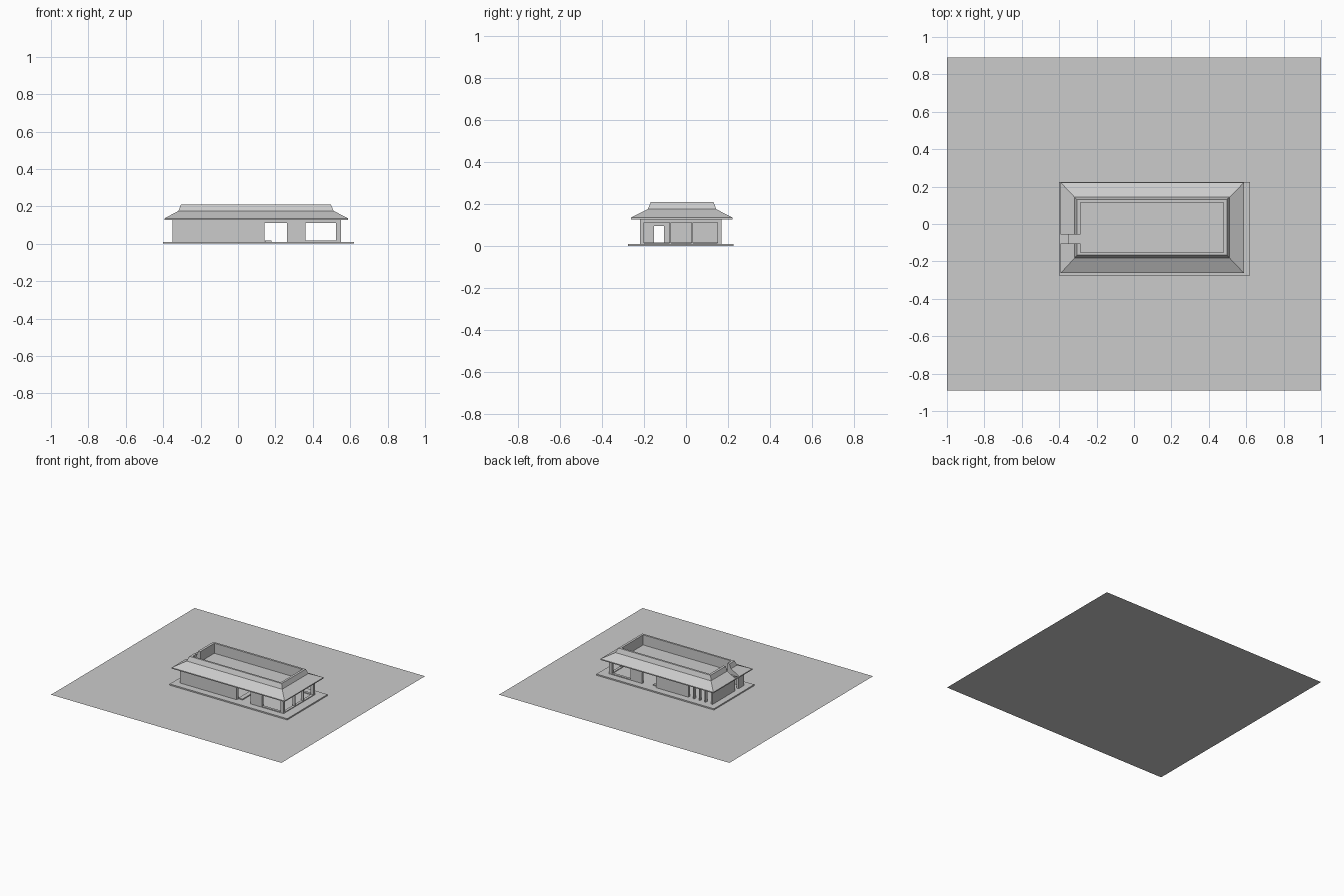
import bpy, bmesh

if "Cube" in bpy.data.objects:
    bpy.data.objects.remove(bpy.data.objects["Cube"])


def mesh_object(name, bm):
    bmesh.ops.recalc_face_normals(bm, faces=bm.faces[:])
    me = bpy.data.meshes.new(name)
    bm.to_mesh(me)
    bm.free()
    ob = bpy.data.objects.new(name, me)
    bpy.context.collection.objects.link(ob)
    return ob


def box(name, x0, x1, y0, y1, z0, z1):
    bm = bmesh.new()
    bmesh.ops.create_cube(bm, size=1)
    for v in bm.verts:
        v.co = ((x0 + x1) / 2 + v.co.x * (x1 - x0),
                (y0 + y1) / 2 + v.co.y * (y1 - y0),
                (z0 + z1) / 2 + v.co.z * (z1 - z0))
    return mesh_object(name, bm)


# Site plane
bm = bmesh.new()
bmesh.ops.create_grid(bm, x_segments=1, y_segments=1, size=1)
for v in bm.verts:
    v.co.y *= 0.89
site = mesh_object("site_plane", bm)

# Paved terrace and entrance step
box("terrace_slab", -0.40, 0.62, -0.275, 0.225, 0.0, 0.01)
box("entrance_step", 0.145, 0.18, -0.20, 0.15, 0.01, 0.018)

X0, X1, Y0, Y1 = -0.35, 0.55, -0.22, 0.17
T, ZB, ZT, ZC = 0.02, 0.01, 0.112, 0.132

# Ceiling / flat roof deck, also forming the lintels
box("roof_deck", X0, X1, Y0, Y1, ZT, ZC)

# Front and back wall pieces as x ranges
front = [(X0, 0.143), (0.262, 0.362), (0.525, X1)]
back = [(X0, -0.335), (-0.29, -0.28), (-0.24, -0.23), (-0.19, -0.18),
        (-0.14, 0.143), (0.262, 0.362), (0.525, X1)]
for i, (a, b) in enumerate(front):
    box(f"front_wall_{i}", a, b, Y0, Y0 + T, ZB, ZT)
for i, (a, b) in enumerate(back):
    box(f"back_wall_{i}", a, b, Y1 - T, Y1, ZB, ZT)

# Window sills
for name, y in (("front_sill", Y0), ("back_sill", Y1 - T)):
    box(name, 0.362, 0.525, y, y + T, ZB, 0.016)

# Left wall with door gap
box("left_wall_long", X0, X0 + T, -0.105, Y1 - T, ZB, ZT)
box("left_wall_short", X0, X0 + T, Y0 + T, -0.152, ZB, ZT)
box("left_door_lintel", X0, X0 + T, -0.152, -0.105, 0.096, ZT)

# Right side posts and sill
for i, y in enumerate((-0.075, 0.03)):
    box(f"right_post_{i}", X1 - T, X1, y - 0.004, y + 0.004, ZB, ZT)
box("right_sill", X1 - T, X1, Y0 + T, Y1 - T, ZB, 0.016)

# Hipped roof skirt with parapet: rectangular loops (x0, x1, y0, y1, z)
loops = [(-0.286, 0.478, -0.152, 0.115, 0.128),
         (-0.392, 0.588, -0.263, 0.222, 0.128),
         (-0.392, 0.588, -0.263, 0.222, 0.136),
         (-0.318, 0.511, -0.182, 0.144, 0.176),
         (-0.305, 0.496, -0.167, 0.131, 0.211),
         (-0.286, 0.478, -0.152, 0.115, 0.211)]
bm = bmesh.new()
rings = [[bm.verts.new(p) for p in ((a, c, z), (b, c, z), (b, d, z), (a, d, z))]
         for a, b, c, d, z in loops]
for i, r in enumerate(rings):
    s = rings[(i + 1) % len(rings)]
    for k in range(4):
        m = (k + 1) % 4
        bm.faces.new((r[k], r[m], s[m], s[k]))
roof = mesh_object("roof_skirt", bm)

# Notch through the left side of the roof
cutter = box("roof_notch_cutter", -0.45, -0.28, -0.103, -0.056, 0.1, 0.3)
cutter.hide_render = True
cutter.hide_viewport = True
mod = roof.modifiers.new("notch", "BOOLEAN")
mod.operation = "DIFFERENCE"
mod.solver = "EXACT"
mod.object = cutter
